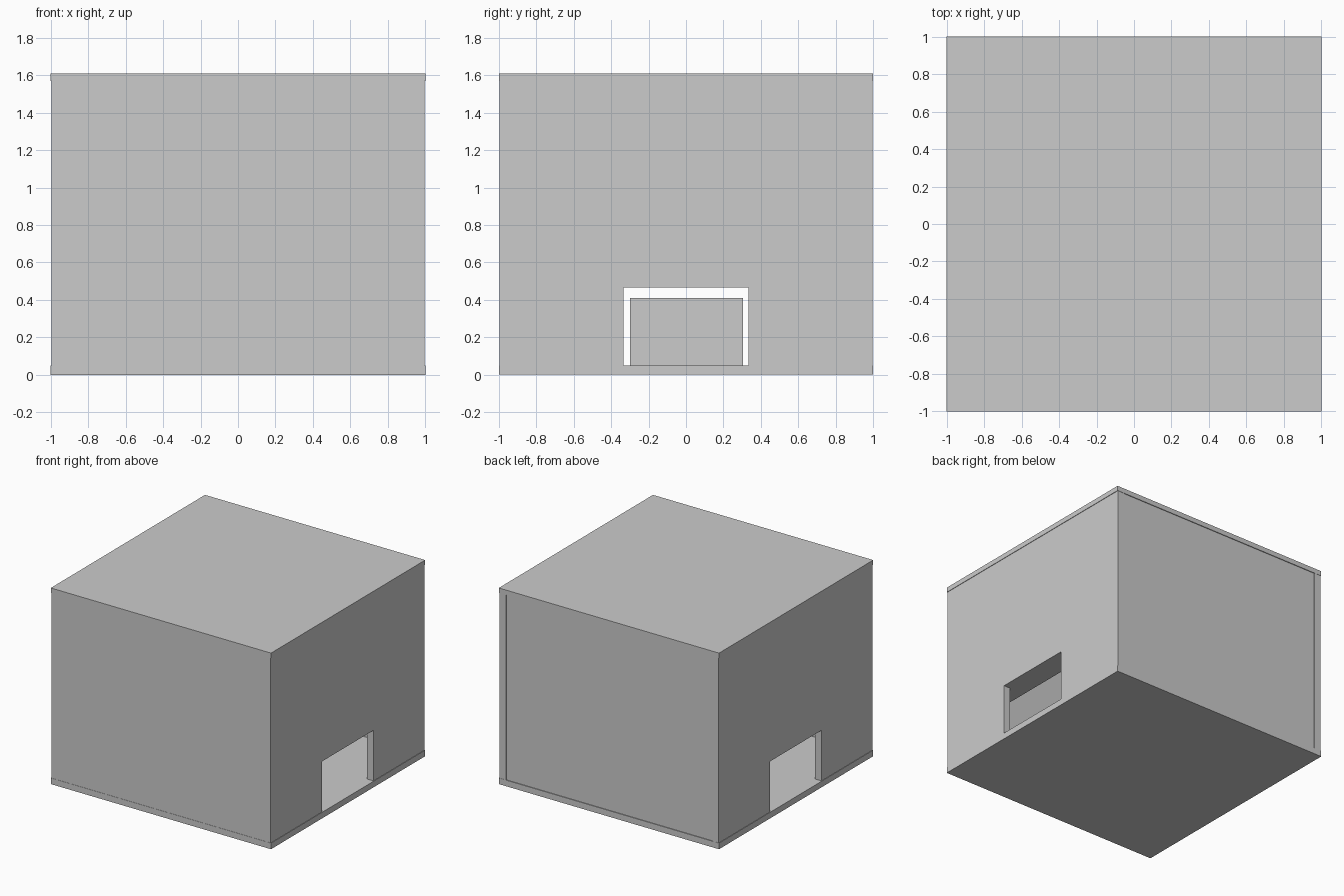
import bpy, bmesh

if "Cube" in bpy.data.objects:
    bpy.data.objects.remove(bpy.data.objects["Cube"])


def slab(bm, x, y, z):
    """Add an axis-aligned box given its (min, max) ranges."""
    r = bmesh.ops.create_cube(bm, size=1)
    for v in r["verts"]:
        v.co = [(lo + hi) / 2 + c * (hi - lo) for c, (lo, hi) in zip(v.co, (x, y, z))]


def part(name, *boxes):
    bm = bmesh.new()
    for b in boxes:
        slab(bm, *b)
    return finish(name, bm)


def finish(name, bm):
    mesh = bpy.data.meshes.new(name)
    bm.to_mesh(mesh)
    bm.free()
    ob = bpy.data.objects.new(name, mesh)
    bpy.context.collection.objects.link(ob)
    return ob


FLOOR, EAVE, TOP = 0.05, 1.57, 1.61
T = 0.06           # wall thickness
W = 0.996          # outer face of the slightly inset walls

# Floor and roof plates
part("floor_plate", ((-1, 1), (-1, 1), (0, FLOOR)))
part("roof_plate", ((-1, 1), (-1, 1), (EAVE, TOP)))

# Solid front and back walls between the side walls
inner = W - T
part("front_wall", ((-inner, inner), (-0.998, -0.998 + T), (FLOOR, EAVE)))
part("back_wall", ((-inner, inner), (0.994 - T, 0.994), (FLOOR, EAVE)))

# Side walls with a low doorway: an arch-shaped profile extruded to thickness
profile = [(-0.998, FLOOR), (-0.335, FLOOR), (-0.335, 0.465), (0.335, 0.465),
           (0.335, FLOOR), (0.998, FLOOR), (0.998, EAVE), (-0.998, EAVE)]
for name, side in (("right", 1), ("left", -1)):
    bm = bmesh.new()
    face = bm.faces.new([bm.verts.new((side * W, y, z)) for y, z in profile])
    ext = bmesh.ops.extrude_face_region(bm, geom=[face])
    verts = [g for g in ext["geom"] if isinstance(g, bmesh.types.BMVert)]
    bmesh.ops.translate(bm, verts=verts, vec=(-side * T, 0, 0))
    bmesh.ops.recalc_face_normals(bm, faces=bm.faces)
    finish(name + "_wall", bm)
    # Inner lintel above the doorway
    xs = sorted((side * inner, side * (W - 0.195)))
    part(name + "_lintel", (xs, (-inner, inner), (0.465, 0.52)))

# Block standing in the middle of the room, seen through the doorways
part("inner_block", ((-0.3, 0.3), (-0.3, 0.305), (FLOOR, 0.41)))
